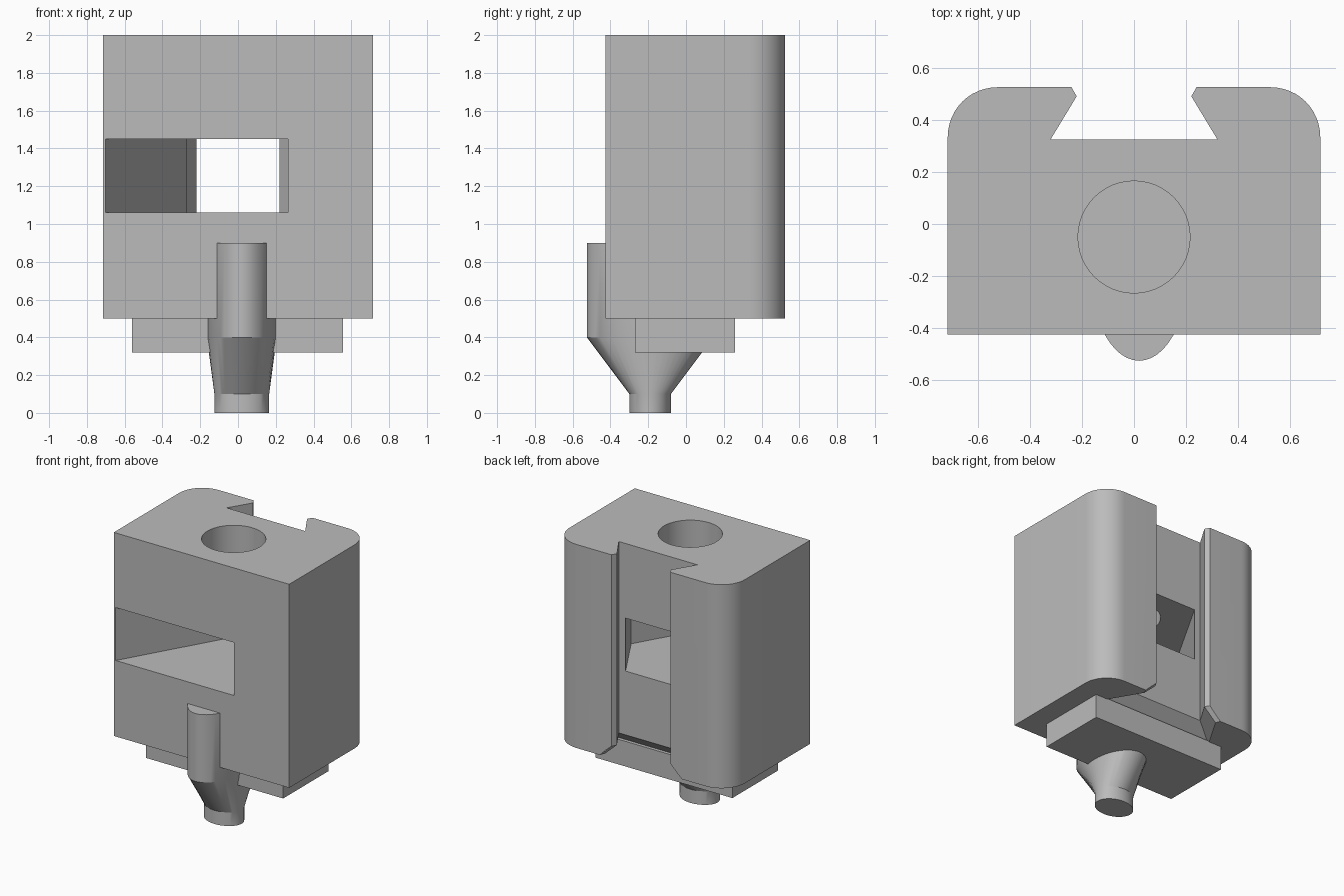
import bpy, bmesh, math

old = bpy.data.objects.get("Cube")
if old:
    bpy.data.objects.remove(old, do_unlink=True)

grey = bpy.data.materials.new("plain_grey")
grey.use_nodes = True
COLOUR = (0.5, 0.5, 0.5, 1)
grey.diffuse_color = COLOUR
grey.node_tree.nodes["Principled BSDF"].inputs["Base Color"].default_value = COLOUR


def loft(name, rings):
    """Skin a closed solid through (z, outline) rings of equal point count."""
    bm = bmesh.new()
    loops = [[bm.verts.new((x, y, z)) for x, y in outline] for z, outline in rings]
    n = len(loops[0])
    bm.faces.new(loops[0][::-1])
    bm.faces.new(loops[-1])
    for low, high in zip(loops, loops[1:]):
        for i in range(n):
            j = (i + 1) % n
            bm.faces.new((low[i], low[j], high[j], high[i]))
    bmesh.ops.recalc_face_normals(bm, faces=bm.faces)
    mesh = bpy.data.meshes.new(name)
    bm.to_mesh(mesh)
    bm.free()
    mesh.materials.append(grey)
    obj = bpy.data.objects.new(name, mesh)
    bpy.context.collection.objects.link(obj)
    return obj


def prism(name, outline, bottom, top):
    return loft(name, [(bottom, outline), (top, outline)])


def ellipse(cx, cy, rx, ry, n=48):
    angles = [2 * math.pi * i / n for i in range(n)]
    return [(cx + rx * math.cos(a), cy + ry * math.sin(a)) for a in angles]


def mirrored(half):
    return half + [(-x, y) for x, y in reversed(half)]


def select_only(obj):
    bpy.ops.object.select_all(action='DESELECT')
    obj.select_set(True)
    bpy.context.view_layer.objects.active = obj


def cut(target, cutter):
    cutter.hide_render = True
    mod = target.modifiers.new("cut", 'BOOLEAN')
    mod.operation = 'DIFFERENCE'
    mod.solver = 'EXACT'
    mod.object = cutter
    select_only(target)
    bpy.ops.object.modifier_apply(modifier=mod.name)
    bpy.data.objects.remove(cutter, do_unlink=True)


# Main block with rounded back corners
W, FRONT, BACK, R = 0.715, -0.425, 0.525, 0.19
corner = [(W - R + R * math.cos(a), BACK - R + R * math.sin(a))
          for a in (math.pi / 2 * i / 12 for i in range(13))]
block = prism("main_block", mirrored([(W, FRONT)] + corner), 0.5, 2.0)

# Dovetail slot down the back, flared at the bottom
slot = mirrored([(0.32, 0.325), (0.22, 0.49), (0.26, 0.56)])
flare = mirrored([(0.49, 0.22), (0.33, 0.49), (0.36, 0.56)])
cut(block, loft("slot_cutter", [(0.49, flare), (0.59, slot), (2.1, slot)]))

# Slanted nut pocket running from front to slot
slope = 0.577
pocket = [(-0.7 - 0.05 * slope, FRONT - 0.05), (0.265 - 0.05 * slope, FRONT - 0.05),
          (0.482, -0.05), (0.265 - 0.05 * slope, 0.375), (-0.27 + 0.05 * slope, 0.375)]
cut(block, prism("pocket_cutter", pocket, 1.06, 1.45))

# Round hole from the top into the pocket
cut(block, prism("hole_cutter", ellipse(0, -0.05, 0.215, 0.215), 1.3, 2.1))

# Base plate under the block
plate = prism("base_plate", [(-0.56, -0.27), (0.557, -0.27), (0.557, 0.26), (-0.56, 0.26)],
              0.32, 0.505)

# Tapered oval peg, its front half rising up the block
tip = ellipse(0.02, -0.19, 0.145, 0.11)
stem = ellipse(0.02, -0.19, 0.185, 0.335)
peg = loft("tapered_peg", [(0, tip), (0.1, tip), (0.4, stem), (0.9, stem)])

for part in (block, plate, peg):
    select_only(part)
    bpy.ops.object.shade_smooth_by_angle(angle=math.radians(25))
